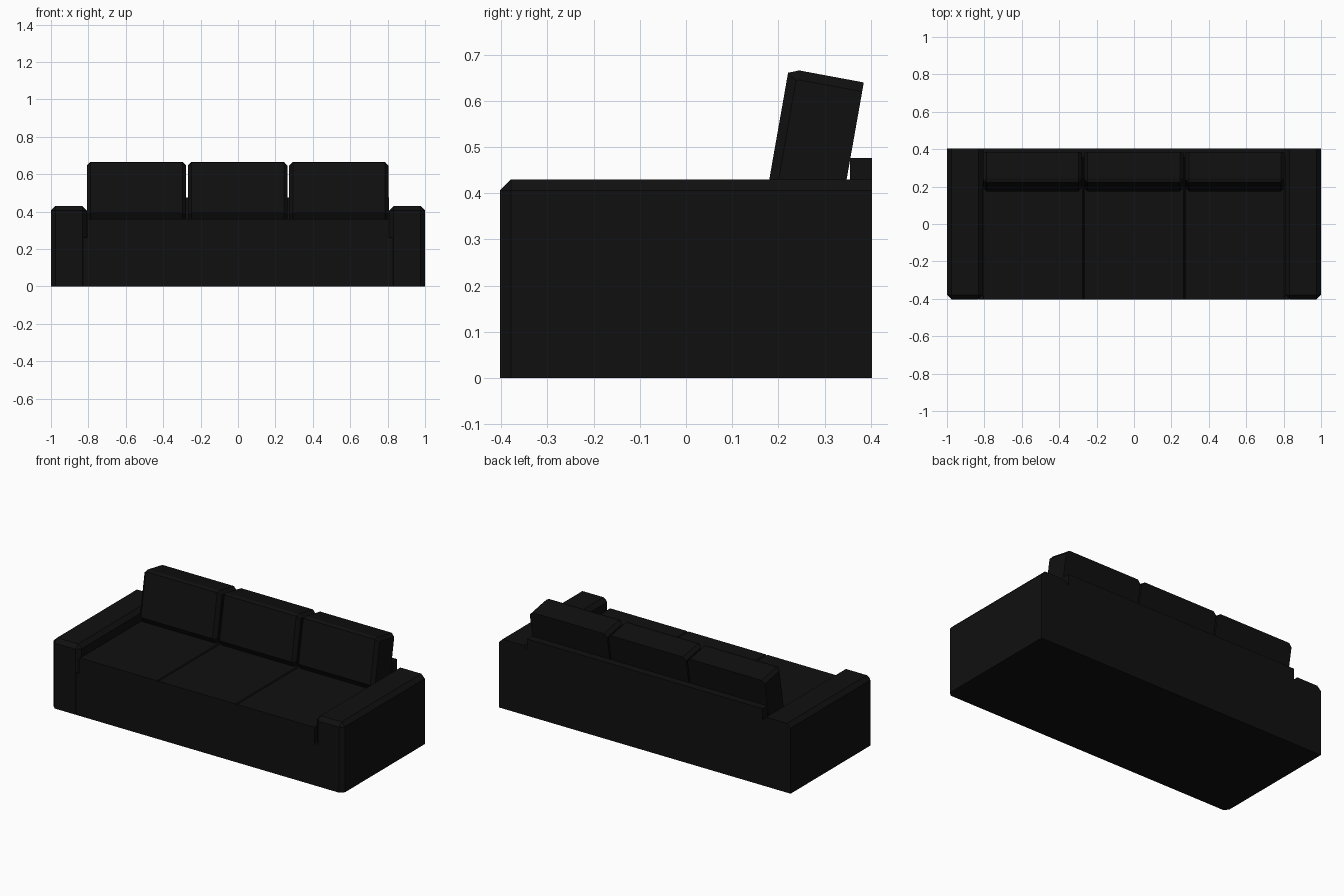
import bpy, bmesh

if "Cube" in bpy.data.objects:
    bpy.data.objects.remove(bpy.data.objects["Cube"])

fabric = bpy.data.materials.new("black_fabric")
fabric.diffuse_color = (0.005, 0.005, 0.005, 1)
fabric.use_nodes = True
fabric.node_tree.nodes["Principled BSDF"].inputs["Base Color"].default_value = fabric.diffuse_color
FRONT, BACK = -0.403, 0.403


def finish(name, bm):
    bmesh.ops.recalc_face_normals(bm, faces=bm.faces)
    mesh = bpy.data.meshes.new(name)
    bm.to_mesh(mesh)
    bm.free()
    mesh.materials.append(fabric)
    ob = bpy.data.objects.new(name, mesh)
    bpy.context.collection.objects.link(ob)
    return ob


def prism(name, x0, x1, profile, pick=None, bevel=0.02):
    """Extrude a (y, z) profile along x and chamfer the edges chosen by pick."""
    bm = bmesh.new()
    face = bm.faces.new([bm.verts.new((x0, y, z)) for y, z in profile])
    out = bmesh.ops.extrude_face_region(bm, geom=[face])
    for v in out["geom"]:
        if isinstance(v, bmesh.types.BMVert):
            v.co.x = x1
    if pick:
        edges = [e for e in bm.edges if pick(e.verts[0].co, e.verts[1].co)]
        bmesh.ops.bevel(bm, geom=edges, offset=bevel, segments=1,
                        affect='EDGES', clamp_overlap=True)
    return finish(name, bm)


def box(name, x0, x1, y0, y1, z0, z1, pick=None, bevel=0.02):
    return prism(name, x0, x1, [(y0, z0), (y1, z0), (y1, z1), (y0, z1)], pick, bevel)


# base and low back panel
box("base", -0.83, 0.83, FRONT, BACK, 0, 0.26)
box("back_panel", -0.808, 0.808, 0.355, BACK, 0.26, 0.476)


# arms: chamfered on the front uprights and around the top, square at the back
def arm_edge(a, b):
    at_back = a.y > 0.4 and b.y > 0.4
    at_floor = a.z < 0.01 and b.z < 0.01
    inner_or_outer_floor = a.z < 0.01 and b.z < 0.01
    return not (at_back or at_floor or inner_or_outer_floor)


for side, (x0, x1) in {"left": (-1, -0.808), "right": (0.808, 1)}.items():
    box("arm_" + side, x0, x1, FRONT, BACK, 0, 0.43, arm_edge, 0.024)


# seat cushions: fine chamfer along the top seams
def seat_edge(a, b):
    return a.z > 0.35 and b.z > 0.35 and abs(a.x - b.x) < 0.001


for i in range(3):
    x0 = -0.808 + i * 1.616 / 3
    box(f"seat_cushion_{i + 1}", x0, x0 + 1.616 / 3, FRONT, 0.355, 0.26, 0.36,
        seat_edge, 0.006)


# leaning back cushions: chamfered around the front and over the top ends
def cushion_edge(a, b):
    at_end = abs(a.x - b.x) < 0.001
    at_back = a.y > 0.33 and b.y > 0.33 and abs(a.z - b.z) > 0.1
    at_bottom = a.z < 0.37 and b.z < 0.37
    return at_end and not (at_back or at_bottom)


profile = [(0.195, 0.358), (0.335, 0.358), (0.385, 0.64),
           (0.245, 0.666), (0.221, 0.661), (0.174, 0.394)]
for i, (x0, x1) in enumerate([(-0.808, -0.277), (-0.268, 0.265), (0.274, 0.805)]):
    prism(f"back_cushion_{i + 1}", x0, x1, profile, cushion_edge, 0.02)
